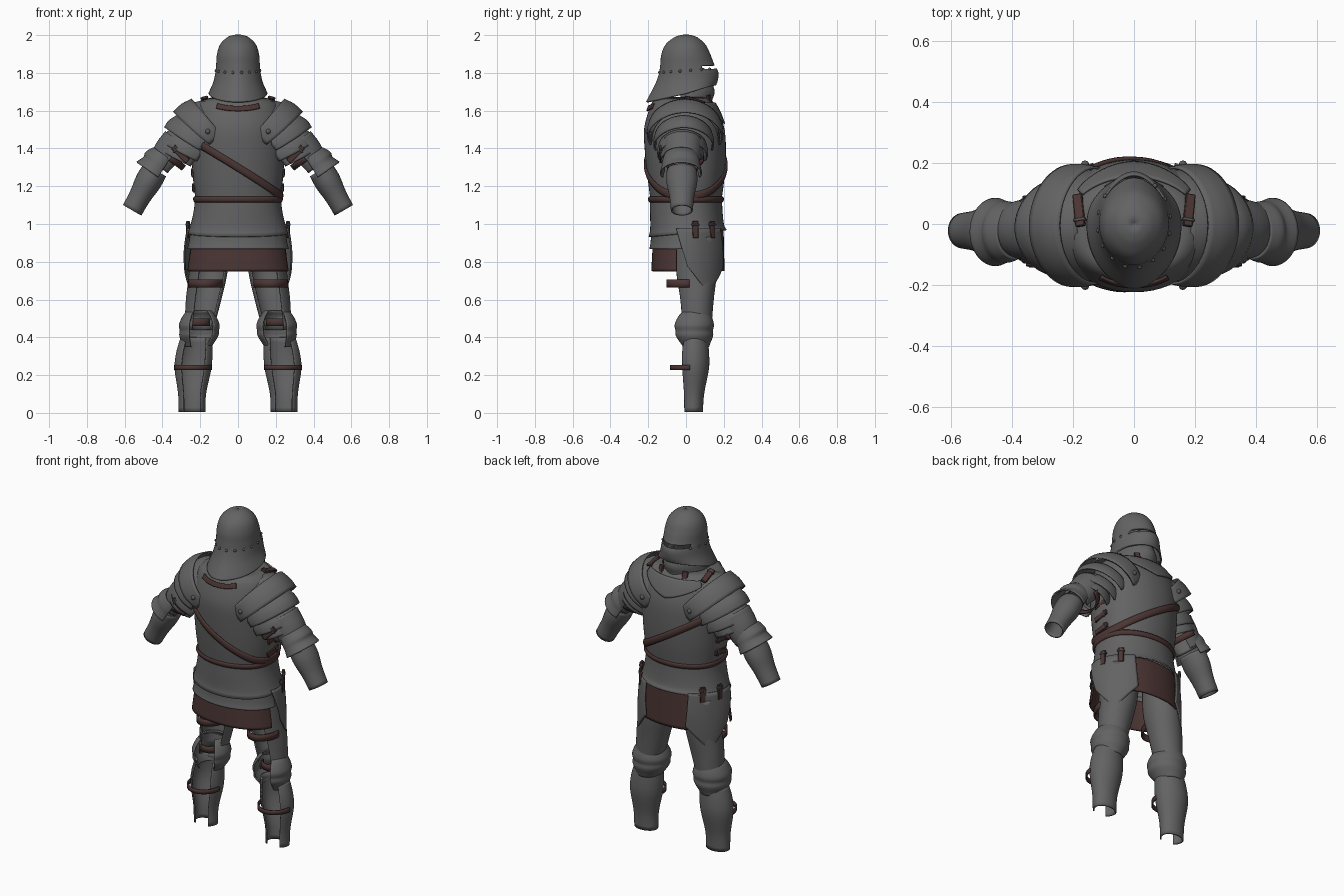
import bpy, bmesh, math
from mathutils import Vector, Matrix

if "Cube" in bpy.data.objects:
    bpy.data.objects.remove(bpy.data.objects["Cube"])


def material(name, rgb):
    m = bpy.data.materials.new(name)
    m.use_nodes = True
    m.diffuse_color = (*rgb, 1)
    m.node_tree.nodes["Principled BSDF"].inputs["Base Color"].default_value = (*rgb, 1)
    return m


STEEL = material("steel", (0.125, 0.125, 0.125))
DARK = material("dark_steel", (0.1, 0.1, 0.1))
LEATHER = material("brown_leather", (0.07, 0.036, 0.034))


def finish(name, bm, mat, mirror=False, thick=0):
    bmesh.ops.recalc_face_normals(bm, faces=bm.faces)
    me = bpy.data.meshes.new(name)
    bm.to_mesh(me)
    bm.free()
    me.materials.append(mat)
    ob = bpy.data.objects.new(name, me)
    bpy.context.collection.objects.link(ob)
    if thick:
        mod = ob.modifiers.new("thickness", "SOLIDIFY")
        mod.thickness, mod.offset = thick, 0
    if mirror:
        ob.modifiers.new("mirror", "MIRROR")
    bpy.ops.object.select_all(action="DESELECT")
    ob.select_set(True)
    bpy.context.view_layer.objects.active = ob
    bpy.ops.object.shade_smooth_by_angle(angle=math.radians(40))
    return ob


def sheet(name, f, nu, nv, mat, mirror=False, thick=0.008, hole=None):
    """Curved plate from a function of u and v, each running 0..1."""
    bm = bmesh.new()
    g = [[bm.verts.new(f(i / nu, j / nv)) for i in range(nu + 1)] for j in range(nv + 1)]
    for j in range(nv):
        for i in range(nu):
            if not (hole and hole((i + .5) / nu, (j + .5) / nv)):
                bm.faces.new((g[j][i], g[j][i + 1], g[j + 1][i + 1], g[j + 1][i]))
    bmesh.ops.remove_doubles(bm, verts=bm.verts, dist=0.0004)
    return finish(name, bm, mat, mirror, thick)


def ring_at(rings, z):
    """Smoothly interpolate rings (z, cx, cy, rx, front, back)."""
    r = [Vector(k) for k in rings]
    n = len(r)
    sign = 1 if r[-1][0] > r[0][0] else -1
    i = 0
    while i < n - 2 and sign * z > sign * r[i + 1][0]:
        i += 1
    slope = lambda k: (r[min(k + 1, n - 1)] - r[max(k - 1, 0)]) / (
        r[min(k + 1, n - 1)][0] - r[max(k - 1, 0)][0])
    h = r[i + 1][0] - r[i][0]
    t = min(1, max(0, (z - r[i][0]) / h))
    return (r[i] * (1 + 2 * t) * (1 - t) ** 2 + slope(i) * h * t * (1 - t) ** 2
            + r[i + 1] * t * t * (3 - 2 * t) + slope(i + 1) * h * t * t * (t - 1))


def on_ring(rings, a, z, power=1, keel=0, grow=0):
    _, cx, cy, rx, yf, yb = ring_at(rings, z)
    s, c = math.sin(a), math.cos(a)
    ry = (yf if c > 0 else yb) * (1 - keel + keel * abs(c) ** 10)
    return Vector((cx + math.copysign(abs(s) ** power, s) * (rx + grow),
                   cy + math.copysign(abs(c) ** power, c) * (ry + grow), z))


def shell(name, rings, arc=(-180, 180), mat=STEEL, nu=48, nv=12, power=1, keel=0,
          tilt=0, taper=0, frame=None, **kw):
    """Plate wrapped round stacked rings; angle 0 faces +y (or the frame's outer side)."""
    z0, z1 = rings[0][0], rings[-1][0]

    def f(u, v):
        a = math.radians(arc[0] + (arc[1] - arc[0]) * u)
        p = on_ring(rings, a, z0 + (z1 - z0) * v, power, keel)
        p.z += tilt * v ** 4 * math.cos(a)
        p.z *= 1 - taper * (2 * u - 1) ** 2
        return frame @ p if frame else p
    return sheet(name, f, nu, nv, mat, **kw)


def limb(x, y, z, deg):
    """Frame whose z runs down and out along the arm and whose y points up and out."""
    t = math.radians(deg)
    m = Matrix(((0, math.sin(t), math.cos(t)), (1, 0, 0), (0, math.cos(t), -math.sin(t)))).to_4x4()
    return Matrix.Translation((x, y, z)) @ m


def box(name, center, along, normal, size, mat):
    a, n = Vector(along).normalized(), Vector(normal).normalized()
    s = n.cross(a).normalized()
    n = a.cross(s)
    m = Matrix((a, s, n)).transposed().to_4x4()
    bm = bmesh.new()
    bmesh.ops.create_cube(bm, size=1, matrix=Matrix.Translation(center) @ m @ Matrix.Diagonal((*size, 1)))
    bmesh.ops.bevel(bm, geom=bm.edges[:], offset=min(size) * .2, segments=1, affect="EDGES")
    return finish(name, bm, mat, True)


def buckle_strap(name, center, along, normal, length):
    c, a = Vector(center), Vector(along).normalized()
    box(name, c, along, normal, (length, .032, .014), LEATHER)
    box(name + "_buckle", c + a * length * .3, along, normal, (.01, .04, .02), DARK)


def rivets(name, points, r, mirror=False):
    bm = bmesh.new()
    for p in points:
        bmesh.ops.create_uvsphere(bm, u_segments=10, v_segments=6, radius=r,
                                  matrix=Matrix.Translation(p))
    finish(name, bm, DARK, mirror)


# Helmet with flared tail and eye slit
helm = [(2.0, 0, 0, .002, .002, .002), (1.996, 0, 0, .028, .029, .029), (1.985, 0, 0, .055, .058, .06),
        (1.95, 0, 0, .09, .098, .103), (1.9, 0, 0, .107, .124, .126), (1.84, 0, 0, .112, .146, .133),
        (1.8, 0, 0, .116, .166, .14), (1.75, 0, 0, .127, .166, .163), (1.69, 0, 0, .152, .155, .208)]
shell("helmet", helm, nu=72, nv=62, tilt=.045, keel=.04,
      hole=lambda u, v: abs(u - .5) < .15 and 1.815 < 2 - .31 * v < 1.835)
rivets("helmet_rivets", [on_ring(helm, math.radians(36 + k * 22.5), 1.812 + .01 * math.cos(.63 + k * .39),
                                 1, .04, .003) for k in range(13)], .008)

# Neck guard and collar
shell("collar", [(1.662, 0, -.01, .118, .11, .145), (1.64, 0, -.01, .135, .13, .165),
                 (1.615, 0, -.01, .16, .16, .182)], nv=8)
shell("chin_guard", [(1.755, 0, 0, .1, .13, .1), (1.7, 0, 0, .112, .148, .11),
                     (1.64, 0, 0, .125, .135, .12), (1.59, 0, 0, .16, .18, .14)], (-105, 105), keel=.06)

# Breastplate and backplate
torso = [(1.668, 0, -.01, .135, .125, .14), (1.645, 0, -.01, .195, .15, .165), (1.58, 0, -.005, .23, .18, .195),
         (1.5, 0, 0, .245, .2, .218), (1.4, 0, 0, .243, .207, .215), (1.25, 0, 0, .235, .2, .2),
         (1.12, 0, 0, .22, .183, .183)]
shell("cuirass", torso, nu=64, nv=26, power=.85, keel=.05)


def throat_plate(u, v):
    a = math.radians(-50 + 100 * u)
    z = 1.64 - v * (.03 + .08 * (1 - abs(2 * u - 1)))
    return on_ring(torso, a, z, .85, .05, .01)


def collar_lining(u, v):
    z = 1.638 - .014 * math.sin(math.pi * u) - .026 * v
    return on_ring(torso, math.radians(154 + 52 * u), z, .85, .05, .012)


sheet("throat_plate", throat_plate, 24, 8, STEEL)
sheet("collar_lining", collar_lining, 24, 4, LEATHER)

# Waist lames and leather skirt
shell("fauld", [(1.14, 0, 0, .222, .186, .186), (1.06, 0, 0, .232, .19, .186),
                (.975, 0, 0, .253, .2, .186), (.95, 0, 0, .264, .214, .194)],
      nu=64, power=.9, keel=.04, tilt=.018)
shell("rear_lame", [(.96, 0, 0, .25, .2, .18), (.9, 0, 0, .258, .2, .184), (.868, 0, 0, .266, .2, .19)],
      (95, 265), power=.9, keel=.04)
shell("rear_skirt", [(.93, 0, 0, .245, .2, .17), (.75, 0, 0, .272, .2, .18)], (104, 256), LEATHER, power=.9)
shell("front_skirt", [(.97, 0, 0, .24, .195, .2), (.75, 0, 0, .265, .2, .2)], (-65, 65), LEATHER, power=.9)


# Belt and diagonal sling
def band(name, height, z_of_x, width):
    def f(u, v):
        a = 2 * math.pi * u
        z = z_of_x(on_ring(torso, a, height, .85).x) + width * (v - .5)
        return on_ring(torso, a, z, .85, .05, .006 + .006 * math.sin(math.pi * v))
    sheet(name, f, 72, 4, LEATHER, thick=.01)


band("waist_belt", 1.13, lambda x: 1.13, .026)
band("shoulder_sling", 1.3, lambda x: 1.155 + .64 * (.225 - x), .042)


# Hip plates ending in a point
def hip_plate(u, v):
    k = abs(2 * u - 1)
    a = math.radians(68 - 10 * v + (2 * u - 1) * (36 - 6 * v))
    out = .008 * math.sin(math.pi * v) + .014 * v
    return Vector(((.268 + out) * math.sin(a), (.213 + .6 * out) * math.cos(a),
                   .975 - v * (.2 + .145 * (1 - k))))


sheet("hip_plates", hip_plate, 24, 14, STEEL, mirror=True)
for i, deg in enumerate((51, 77)):
    a = math.radians(deg)
    buckle_strap(f"hip_strap_{i}", (.272 * math.sin(a), .222 * math.cos(a), .97), (0, 0, 1),
                 (math.sin(a), math.cos(a), 0), .09)

# Thigh plates, knees and greaves, open at the back
thigh = [(.93, .15, .06, .1, .1, .12), (.75, .157, .06, .098, .1, .125),
         (.6, .182, .06, .09, .083, .1), (.44, .207, .055, .072, .075, .08)]
shin = [(.4, .22, .04, .08, .07, .06), (.32, .231, .04, .092, .078, .075),
        (.24, .238, .04, .094, .078, .074), (.1, .243, .04, .07, .052, .062), (.005, .243, .04, .067, .045, .06)]
shell("thigh_plates", thigh, (-120, 150), mirror=True, nv=14)
shell("greaves", shin, (-140, 140), mirror=True, nv=16)
shell("knee_caps", [(.54, .205, .045, .06, .068, .06), (.515, .205, .04, .082, .09, .085),
                    (.465, .205, .04, .104, .104, .112), (.435, .205, .04, .1, .098, .106),
                    (.41, .207, .04, .1, .1, .105), (.37, .212, .04, .08, .085, .075),
                    (.35, .216, .04, .07, .078, .06)], (-135, 150), mirror=True, nv=24)
for name, z, cx, rx, back in (("thigh_strap", .685, .172, .088, .13), ("lower_thigh_strap", .48, .21, .058, .05),
                              ("greave_strap", .24, .238, .096, .11)):
    h = .04 if z > .4 else .026
    shell(name, [(z + h / 2, cx, .03, rx, .05, back), (z - h / 2, cx, .03, rx, .05, back)],
          (95, 265), LEATHER, nu=24, nv=2, mirror=True)

# Overlapping shoulder lames: x, y, z, slant, reach, half depth, width, arc
lames = [(.095, -.005, 1.495, 30, .193, .178, .11, 102), (.13, -.005, 1.525, 40, .188, .197, .12, 112),
         (.20, -.012, 1.47, 50, .172, .156, .09, 108), (.24, -.018, 1.42, 55, .15, .13, .085, 118),
         (.282, -.02, 1.395, 55, .12, .112, .08, 130)]
for i, (x, y, z, deg, r, ry, w, arc) in enumerate(lames):
    shell(f"shoulder_lame_{i}", [(0, 0, 0, ry - .008, r - .012, r), (w * .5, 0, 0, ry, r + .002, r),
                                 (w, 0, 0, ry, r - .002, r)],
          (-arc, arc), power=1.06, taper=.3, frame=limb(x, y, z, deg), mirror=True, nu=36, nv=6)
rivets("shoulder_rivets", [(.16, s * .198 - .004, 1.49) for s in (-1, 1)], .014, True)

# Upper arms, elbow cups and forearms
shell("upper_arms", [(0, 0, 0, .1, .09, .08), (.08, 0, 0, .094, .09, .08), (.17, 0, 0, .08, .07, .065)],
      (-135, 135), frame=limb(.31, -.018, 1.435, 53), mirror=True)
shell("elbow_cups", [(-.065, 0, 0, .085, .07, .07), (-.02, 0, 0, .096, .09, .08),
                     (.005, 0, 0, .098, .084, .08), (.05, 0, 0, .108, .1, .09)],
      (-115, 115), frame=limb(.425, -.026, 1.31, 55), mirror=True, nv=14)
shell("forearms", [(0, 0, 0, .076, .066, .062), (.07, 0, 0, .078, .068, .064),
                   (.16, 0, 0, .062, .056, .054), (.245, 0, 0, .054, .052, .052)],
      frame=limb(.438, -.022, 1.285, 60), mirror=True)
shell("arm_strap", [(.08, 0, 0, .11, .08, .1), (.114, 0, 0, .108, .08, .098)], (100, 260),
      LEATHER, nu=24, nv=2, frame=limb(.31, -.018, 1.435, 53), mirror=True)
buckle_strap("crossing_arm_strap", (.305, -.132, 1.37), (1, 0, 1), (0, -1, 0), .11)

# Small buckled straps
for i in range(3):
    buckle_strap(f"side_strap_{i}", (.234 + .004 * (i > 0), 0, 1.19 + .08 * i), (0, 1, .15), (1, 0, 0), .1)
buckle_strap("shoulder_strap", (.18, .045, 1.655), (-.1, -1, .3), (.3, .3, 1), .11)
buckle_strap("throat_strap", (.08, .128, 1.64), (0, .25, -1), (.45, 1, .25), .085)
